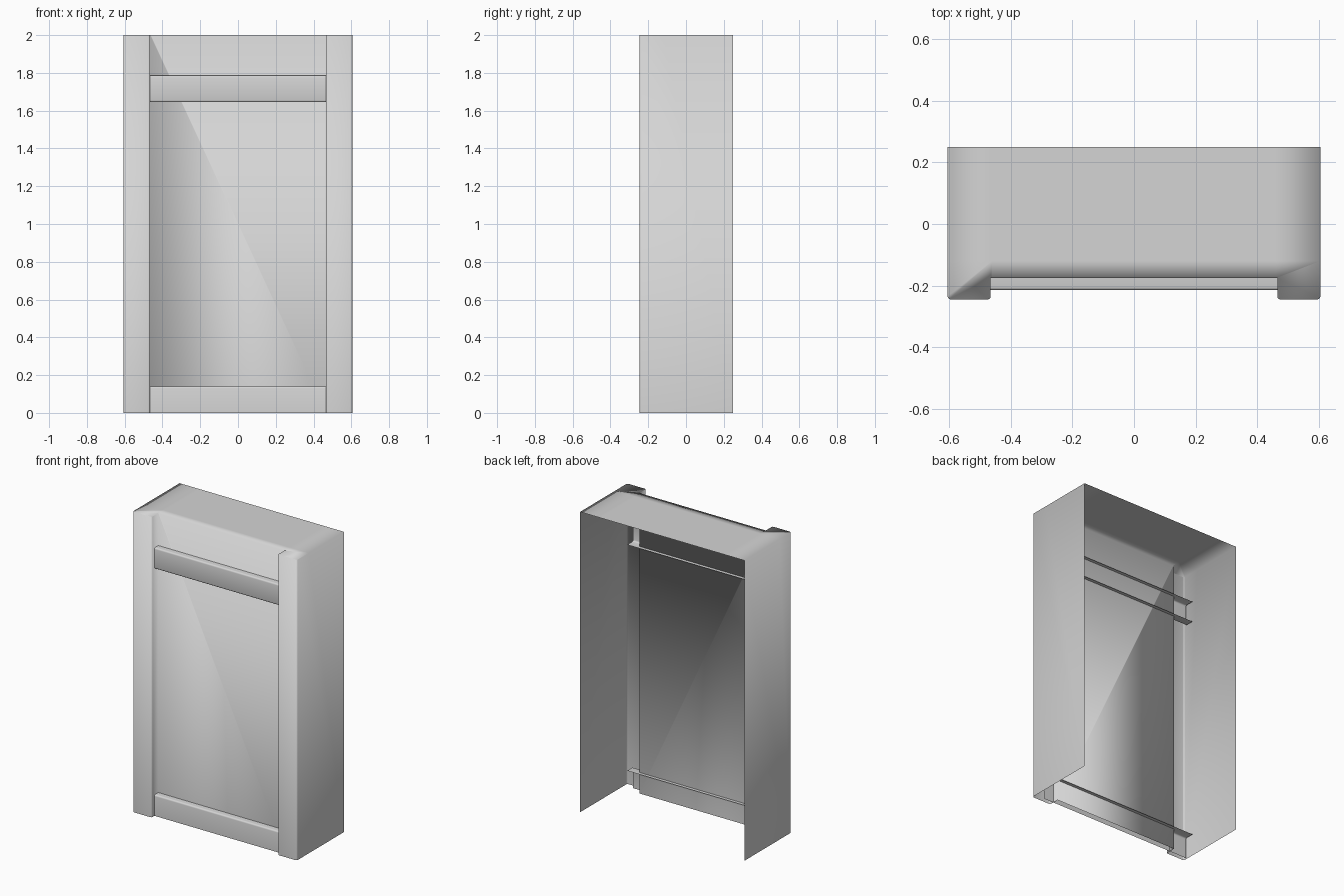
import bpy
import bmesh
import math

cube = bpy.data.objects.get("Cube")
if cube:
    bpy.data.objects.remove(cube, do_unlink=True)

W, BACK, FRONT = 0.605, 0.25, -0.245
INNER, PANEL, HEIGHT = 0.465, -0.175, 2.0

grey = bpy.data.materials.new("light_grey")
grey.use_nodes = True
colour = (0.66, 0.66, 0.66, 1)
grey.diffuse_color = colour
grey.node_tree.nodes["Principled BSDF"].inputs["Base Color"].default_value = colour


def arc(cx, cy, r, start, end, steps=3):
    """Points of a rounded corner, angles in degrees."""
    angles = [math.radians(start + (end - start) * i / steps) for i in range(steps + 1)]
    return [(cx + r * math.cos(a), cy + r * math.sin(a)) for a in angles]


def finish(bm, name):
    mesh = bpy.data.meshes.new(name)
    bm.normal_update()
    bm.to_mesh(mesh)
    bm.free()
    mesh.materials.append(grey)
    mesh.polygons.foreach_set("use_smooth", [True] * len(mesh.polygons))
    obj = bpy.data.objects.new(name, mesh)
    bpy.context.collection.objects.link(obj)
    return obj


def sweep(bm, start, end):
    """Join two matching rows of points with quads."""
    a = [bm.verts.new(p) for p in start]
    b = [bm.verts.new(p) for p in end]
    for i in range(len(a) - 1):
        bm.faces.new((a[i], a[i + 1], b[i + 1], b[i]))
    return a, b


# Cabinet shell: side walls, front posts and recessed panel, open at back and bottom
R = 0.01
half = [(-W, BACK)]
half += arc(-W + R, FRONT + R, R, 180, 270)
half += arc(-INNER - R, FRONT + R, R, 270, 360)
half += [(-INNER, PANEL)]
outline = half + [(-x, y) for x, y in reversed(half)]

bm = bmesh.new()
low, high = sweep(bm, [(x, y, 0) for x, y in outline],
                  [(x, y, HEIGHT) for x, y in outline])
bm.faces.new(high)

# Support cuts on the top keep its middle flat and its rim softly shaded
for point, normal in (((0, -0.12, 0), (0, 1, 0)),
                      ((-0.46, 0, 0), (1, 0, 0)),
                      ((0.46, 0, 0), (1, 0, 0))):
    bm.normal_update()
    top = [f for f in bm.faces if f.normal.z > 0.9]
    geom = set(top)
    for f in top:
        geom.update(f.edges)
        geom.update(f.verts)
    bmesh.ops.bisect_plane(bm, geom=list(geom), dist=0.0001,
                           plane_co=point, plane_no=normal)
finish(bm, "cabinet_shell")


# Cross rails: thin open channels passing through the panel into the posts
def rail(name, z0, z1, closed_below):
    back, front = -0.152, -0.215
    profile = [(back, z1)] + arc(front + R, z1 - R, R, 90, 180)
    if closed_below:
        profile += arc(front + R, z0 + R, R, 180, 270) + [(back, z0)]
    else:
        profile += [(front, z0)]
    bm = bmesh.new()
    sweep(bm, [(-0.595, y, z) for y, z in profile],
          [(0.54, y, z) for y, z in profile])
    finish(bm, name)


rail("upper_rail", 1.645, 1.785, True)
rail("bottom_rail", 0.0, 0.14, False)
